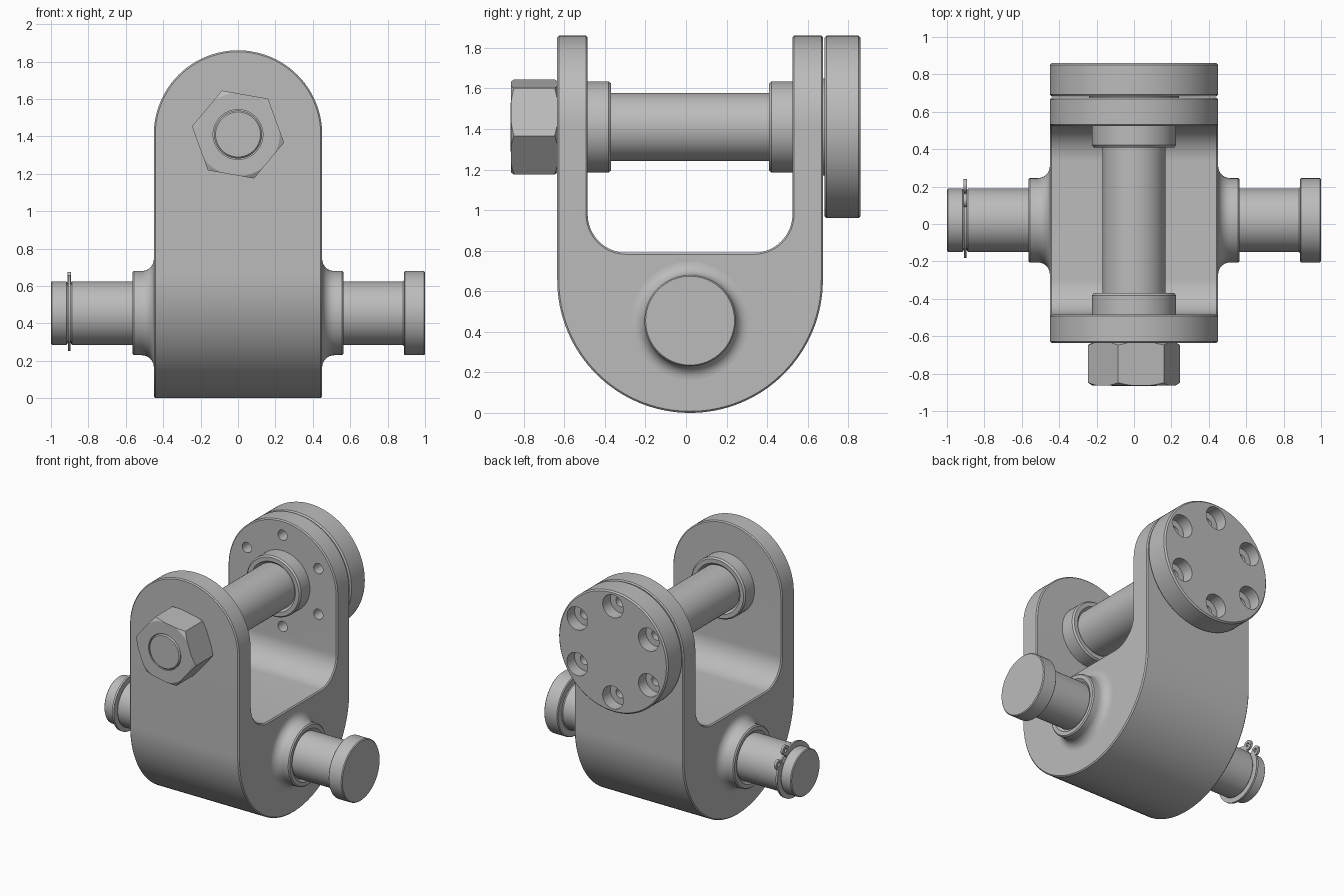
import bpy, bmesh, math
from mathutils import Vector

if "Cube" in bpy.data.objects:
    bpy.data.objects.remove(bpy.data.objects["Cube"])

steel = bpy.data.materials.new("steel grey")
steel.diffuse_color = (0.5, 0.5, 0.5, 1)
steel.use_nodes = True
steel.node_tree.nodes["Principled BSDF"].inputs["Base Color"].default_value = steel.diffuse_color


def make(name, bm):
    """Turn a bmesh into an object."""
    bmesh.ops.recalc_face_normals(bm, faces=bm.faces)
    me = bpy.data.meshes.new(name)
    bm.to_mesh(me)
    bm.free()
    me.materials.append(steel)
    ob = bpy.data.objects.new(name, me)
    bpy.context.collection.objects.link(ob)
    return ob


def place(axis, a, u, v):
    """Axis coordinate a plus the two cross coordinates."""
    return Vector((a, u, v)) if axis == 'x' else Vector((u, a, v))


def lathe(name, axis, cu, cv, profile, closed=False, n=64):
    """Revolve (position, radius) points around an axis through (cu, cv)."""
    bm = bmesh.new()
    ang = [2 * math.pi * i / n for i in range(n)]
    rings = [[bm.verts.new(place(axis, a, cu + r * math.cos(t), cv + r * math.sin(t)))
              for t in ang] for a, r in profile]
    pairs = list(zip(rings, rings[1:]))
    if closed:
        pairs.append((rings[-1], rings[0]))
    else:
        bm.faces.new(rings[0])
        bm.faces.new(rings[-1])
    for p, q in pairs:
        for i in range(n):
            j = (i + 1) % n
            bm.faces.new((p[i], p[j], q[j], q[i]))
    return make(name, bm)


def prism(name, axis, a0, a1, outline):
    """Extrude a flat outline along an axis."""
    bm = bmesh.new()
    p, q = ([bm.verts.new(place(axis, a, u, v)) for u, v in outline] for a in (a0, a1))
    bm.faces.new(p)
    bm.faces.new(q)
    for i in range(len(p)):
        j = (i + 1) % len(p)
        bm.faces.new((p[i], p[j], q[j], q[i]))
    return make(name, bm)


def arc(cu, cv, r, d0, d1, n):
    return [(cu + r * math.cos(math.radians(d0 + (d1 - d0) * i / n)),
             cv + r * math.sin(math.radians(d0 + (d1 - d0) * i / n))) for i in range(n + 1)]


def apply(ob, kind, **settings):
    bpy.context.view_layer.objects.active = ob
    m = ob.modifiers.new(kind, kind)
    for k, v in settings.items():
        setattr(m, k, v)
    bpy.ops.object.modifier_apply(modifier=m.name)


def boolean(ob, other, op):
    apply(ob, 'BOOLEAN', operation=op, object=other, solver='EXACT')
    bpy.data.objects.remove(other)


def bevel(ob, w=0.008):
    apply(ob, 'BEVEL', width=w, segments=1, limit_method='ANGLE',
          angle_limit=math.radians(40))


def smooth(ob):
    bpy.ops.object.select_all(action='DESELECT')
    ob.select_set(True)
    bpy.context.view_layer.objects.active = ob
    bpy.ops.object.shade_smooth_by_angle(angle=math.radians(25))


BZ = 1.41               # upper bolt height
PY, PZ = 0.02, 0.455    # lower pin centre


def hole_cutter(i):
    t = math.radians(90 + 60 * i)
    return lathe("hole_cutter", 'y', 0.34 * math.cos(t), BZ + 0.34 * math.sin(t),
                 [(0.48, 0.038), (0.77, 0.038), (0.77, 0.085), (1.0, 0.085)], n=32)


# Clevis body: U profile from the side, trimmed to round-topped arms
u_shape = arc(PY, 0.655, 0.655, 180, 360, 64) + [(0.675, 2.1), (0.525, 2.1)]
u_shape += arc(0.335, 0.98, 0.19, 0, -90, 16) + arc(-0.295, 0.98, 0.19, -90, -180, 16)
u_shape += [(-0.485, 2.1), (-0.635, 2.1)]
body = prism("clevis_body", 'x', -0.7, 0.7, u_shape)
trim = prism("arm_trim", 'y', -1, 1,
             [(-0.45, -0.3), (0.45, -0.3)] + arc(0, BZ, 0.45, 0, 180, 64))
boolean(body, trim, 'INTERSECT')
bevel(body)

# Round end plate on the back arm
plate = lathe("end_plate", 'y', 0, BZ, [(0.683, 0.45), (0.86, 0.45)], n=96)
bevel(plate, 0.01)

# Six counterbored holes through plate and back arm
for part in (body, plate):
    for i in range(6):
        boolean(part, hole_cutter(i), 'DIFFERENCE')
    smooth(part)

# Thin spigot behind the plate
smooth(lathe("plate_spigot", 'y', 0, BZ, [(0.66, 0.24), (0.70, 0.24)]))

# Upper bolt shaft with a slimmer threaded end
smooth(lathe("upper_bolt", 'y', 0, BZ,
             [(-0.866, 0.12), (-0.858, 0.128), (-0.56, 0.128), (-0.56, 0.168), (0.60, 0.168)]))

# Collars on the inside of both arms
for name, a, b in (("front_collar", -0.50, -0.37), ("back_collar", 0.54, 0.41)):
    s = 0.012 if b > a else -0.012
    smooth(lathe(name, 'y', 0, BZ, [(a, 0.225), (b - s, 0.225), (b, 0.215), (b, 0.185),
                                    (b - 1.5 * s, 0.168), (a, 0.168)], closed=True))

# Hex nut with turned chamfers and a bore around the bolt end
nut = prism("hex_nut", 'y', -0.863, -0.633, arc(0, BZ, 0.25, 50, 350, 5))
boolean(nut, lathe("nut_chamfer", 'y', 0, BZ,
                   [(-0.863, 0.222), (-0.847, 0.252), (-0.649, 0.252), (-0.633, 0.222)]),
        'INTERSECT')
boolean(nut, lathe("nut_bore", 'y', 0, BZ, [(-0.9, 0.133), (-0.6, 0.133)]), 'DIFFERENCE')
smooth(nut)

# Side bosses with a fillet flowing into the body
for name, s in (("right_boss", 1), ("left_boss", -1)):
    prof = [(0.43, 0.295), (0.449, 0.295)]
    prof += [(x, r) for x, r in arc(0.515, 0.29, 0.065, 180, 270, 10)]
    prof += [(0.557, 0.225), (0.565, 0.217), (0.565, 0.19), (0.55, 0.17), (0.43, 0.17)]
    smooth(lathe(name, 'x', PY, PZ, [(s * x, r) for x, r in prof], closed=True))

# Lower pin with head on the right and ring groove on the left
pin = lathe("lower_pin", 'x', PY, PZ,
            [(-1.0, 0.17), (-0.912, 0.17), (-0.912, 0.155), (-0.893, 0.155), (-0.893, 0.17),
             (0.887, 0.17), (0.887, 0.225), (1.0, 0.225)])
bevel(pin, 0.006)
smooth(pin)

# Open retaining ring with two pierced ears
ring = prism("retaining_ring", 'x', -0.91, -0.895,
             arc(PY, PZ, 0.203, 54, 396, 64) + arc(PY, PZ, 0.155, 396, 54, 64))
smooth(ring)
for name, d in (("upper_ear", 60), ("lower_ear", 30)):
    t = math.radians(d)
    smooth(lathe(name, 'x', PY + 0.213 * math.cos(t), PZ + 0.213 * math.sin(t),
                 [(-0.911, 0.036), (-0.894, 0.036), (-0.894, 0.016), (-0.911, 0.016)],
                 closed=True, n=24))
